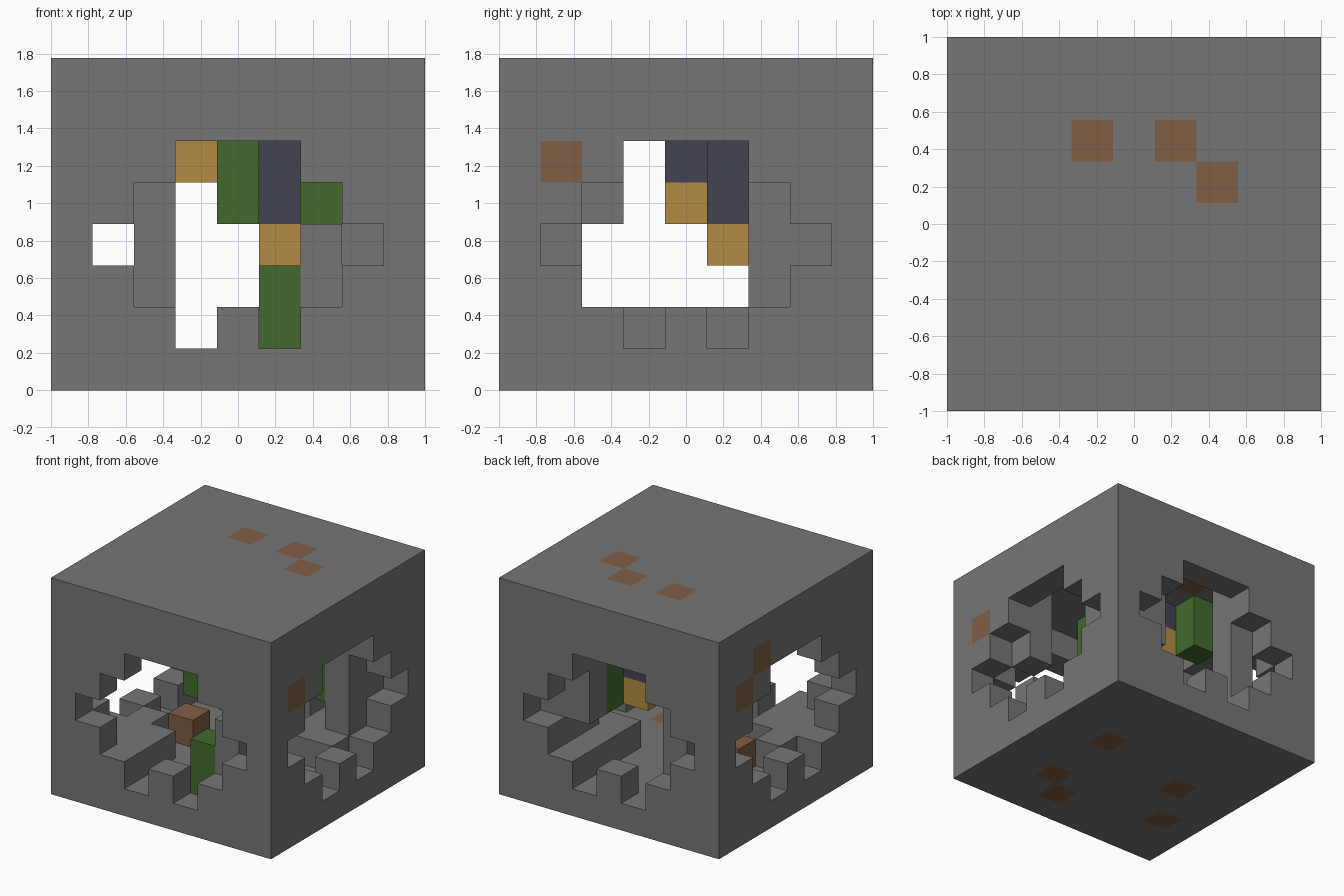
import bpy
import bmesh
from mathutils import Vector

if "Cube" in bpy.data.objects:
    bpy.data.objects.remove(bpy.data.objects["Cube"], do_unlink=True)

WIDE, TALL = 9, 8          # block counts across and up
LAST, TOP = WIDE - 1, TALL - 1
UNIT = 2 / WIDE


def material(name, colour):
    mat = bpy.data.materials.new(name)
    mat.use_nodes = True
    mat.diffuse_color = (*colour, 1)
    mat.node_tree.nodes["Principled BSDF"].inputs["Base Color"].default_value = (*colour, 1)
    return mat


stone = material("stone grey", (0.18, 0.18, 0.18))
ore = material("ore brown", (0.215, 0.112, 0.06))
leaf = material("leaf green", (0.054, 0.147, 0.026))
amber = material("amber tan", (0.45, 0.26, 0.06))
slate = material("dark slate", (0.056, 0.056, 0.084))


def column(x, y, low, high):
    """Blocks stacked from level low to level high."""
    return {(x, y, z) for z in range(low, high + 1)}


def in_window(across, z):
    """Stepped star opening, the same in all four walls."""
    off = abs(across - 4)
    if z == 1:
        return off == 1
    return 2 <= z <= 5 and off <= {2: 2, 3: 3, 4: 2, 5: 1}[z]


# Hollow shell with four star windows
shell = set()
for x in range(WIDE):
    for y in range(WIDE):
        for z in range(TALL):
            side_x, side_y = x in (0, LAST), y in (0, LAST)
            if z in (0, TOP) or (side_x and side_y):
                shell.add((x, y, z))
            elif side_x and not in_window(y, z):
                shell.add((x, y, z))
            elif side_y and not in_window(x, z):
                shell.add((x, y, z))

# Rock inside: pillars, hanging rock, stump and low ledges
rock = set()
for spec in ((7, 6, 1, 6), (7, 7, 1, 6), (2, 7, 1, 6),
             (6, 7, 3, 6), (7, 2, 4, 6), (6, 1, 1, 3)):
    rock |= column(*spec)
for x, first, last in ((2, 1, 2), (1, 1, 3), (6, 5, 7), (7, 5, 5)):
    rock |= {(x, y, 1) for y in range(first, last + 1)}

# Ore blocks in the roof, floor, walls and on the cave floor
ores = {(x, y, TOP) for x, y in ((3, 6), (5, 6), (6, 5))}
ores |= {(x, y, 0) for x, y in ((6, 5), (6, 2), (5, 1), (2, 4), (1, 2))}
ores |= {(LAST, 1, 5), (0, 6, 6), (0, 7, 5), (2, 4, 1)}

# Hanging vines, a floor plant, and hanging lanterns with amber tips
vines = column(6, 6, 3, 6) | column(2, 5, 5, 6) | column(4, 2, 4, 6)
plant = column(5, 1, 1, 2)
tips = {(5, 5, 3), (4, 4, 4), (3, 4, 5)}
stems = set()
for x, y, z in tips:
    stems |= column(x, y, z + 1, TOP - 1)

parts = (
    ("cave_shell", shell - ores, stone),
    ("inner_rock", rock, stone),
    ("ore_blocks", ores, ore),
    ("hanging_vines", vines, leaf),
    ("floor_plant", plant, leaf),
    ("lantern_tips", tips, amber),
    ("lantern_stems", stems, slate),
)
filled = set().union(*(cells for _, cells, _ in parts))


def build(name, cells, mat):
    """Join blocks into one mesh, keeping only the exposed faces."""
    bm = bmesh.new()
    for cell in sorted(cells):
        centre = Vector(cell) + Vector((0.5, 0.5, 0.5))
        for axis in range(3):
            for sign in (-1, 1):
                normal = Vector((0, 0, 0))
                normal[axis] = sign
                if tuple(int(c + n) for c, n in zip(cell, normal)) in filled:
                    continue
                u = Vector((0, 0, 0))
                u[(axis + 1) % 3] = 1
                v = normal.cross(u)
                ring = [centre + (normal + u * a + v * b) / 2
                        for a, b in ((-1, -1), (1, -1), (1, 1), (-1, 1))]
                bm.faces.new([bm.verts.new(p) for p in ring])
    bmesh.ops.remove_doubles(bm, verts=bm.verts, dist=0.001)
    for vert in bm.verts:
        vert.co = vert.co * UNIT - Vector((1, 1, 0))
    mesh = bpy.data.meshes.new(name)
    bm.to_mesh(mesh)
    bm.free()
    mesh.materials.append(mat)
    bpy.context.scene.collection.objects.link(bpy.data.objects.new(name, mesh))


for part in parts:
    build(*part)
